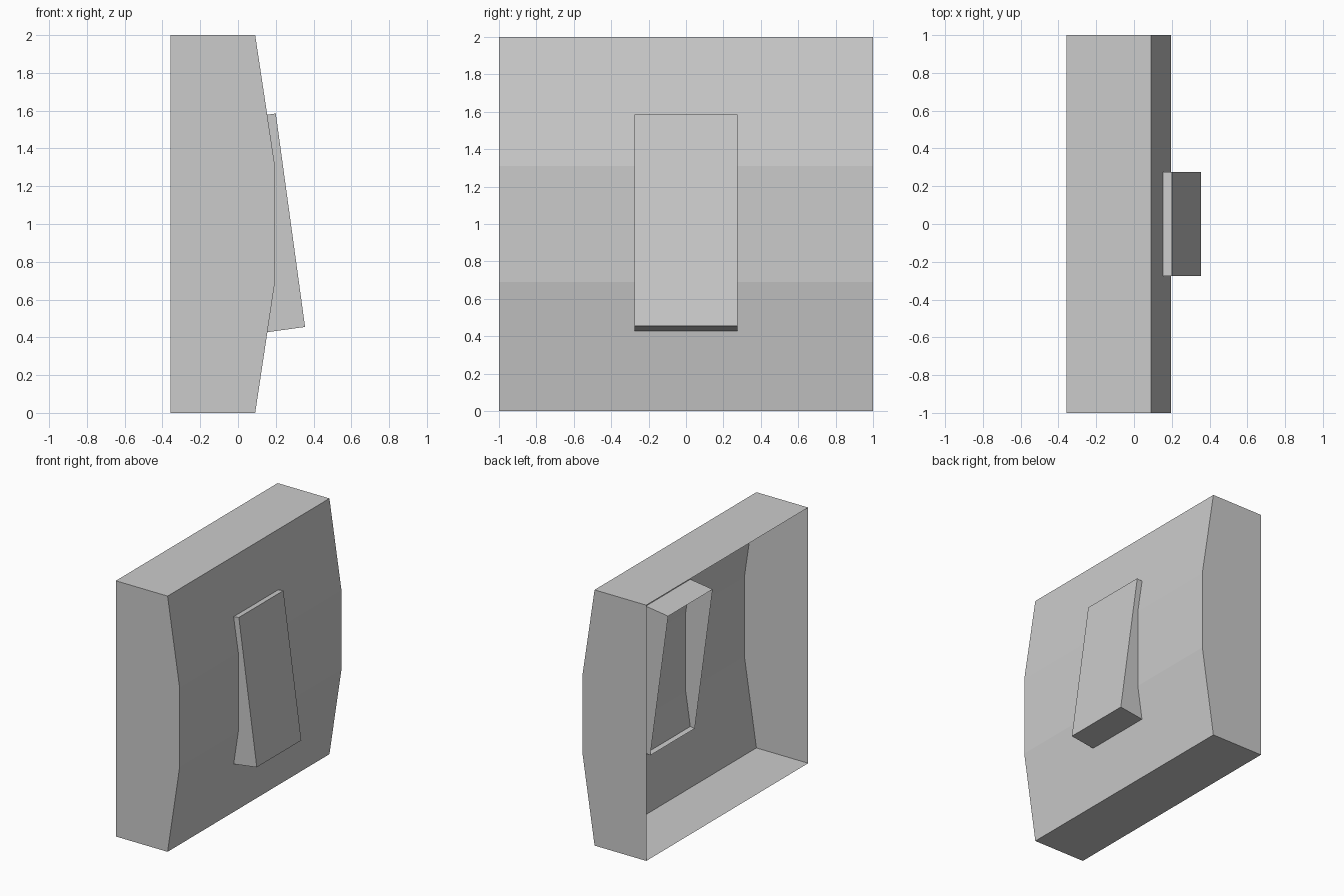
import bpy

if "Cube" in bpy.data.objects:
    bpy.data.objects.remove(bpy.data.objects["Cube"])


def open_backed_shell(name, profile, half_width):
    """Extrude an x-z profile along y; the closing edge (last to first point) stays open."""
    n = len(profile)
    verts = [(x, y, z) for y in (-half_width, half_width) for x, z in profile]
    faces = [tuple(range(n)), tuple(reversed(range(n, 2 * n)))]
    faces += [(i, i + n, i + 1 + n, i + 1) for i in range(n - 1)]
    mesh = bpy.data.meshes.new(name)
    mesh.from_pydata(verts, [], faces)
    obj = bpy.data.objects.new(name, mesh)
    bpy.context.collection.objects.link(obj)
    return obj


# Wall plate: bevelled toward top and bottom, hollow with an open back
open_backed_shell("switch_plate", [
    (-0.357, 0), (0.091, 0), (0.195, 0.69),
    (0.195, 1.31), (0.091, 2), (-0.357, 2)], 1.0)

# Tilted rocker: open-backed box passing through the plate
open_backed_shell("rocker", [
    (0.117, 0.422), (0.355, 0.455), (0.20, 1.585), (-0.038, 1.552)], 0.275)
